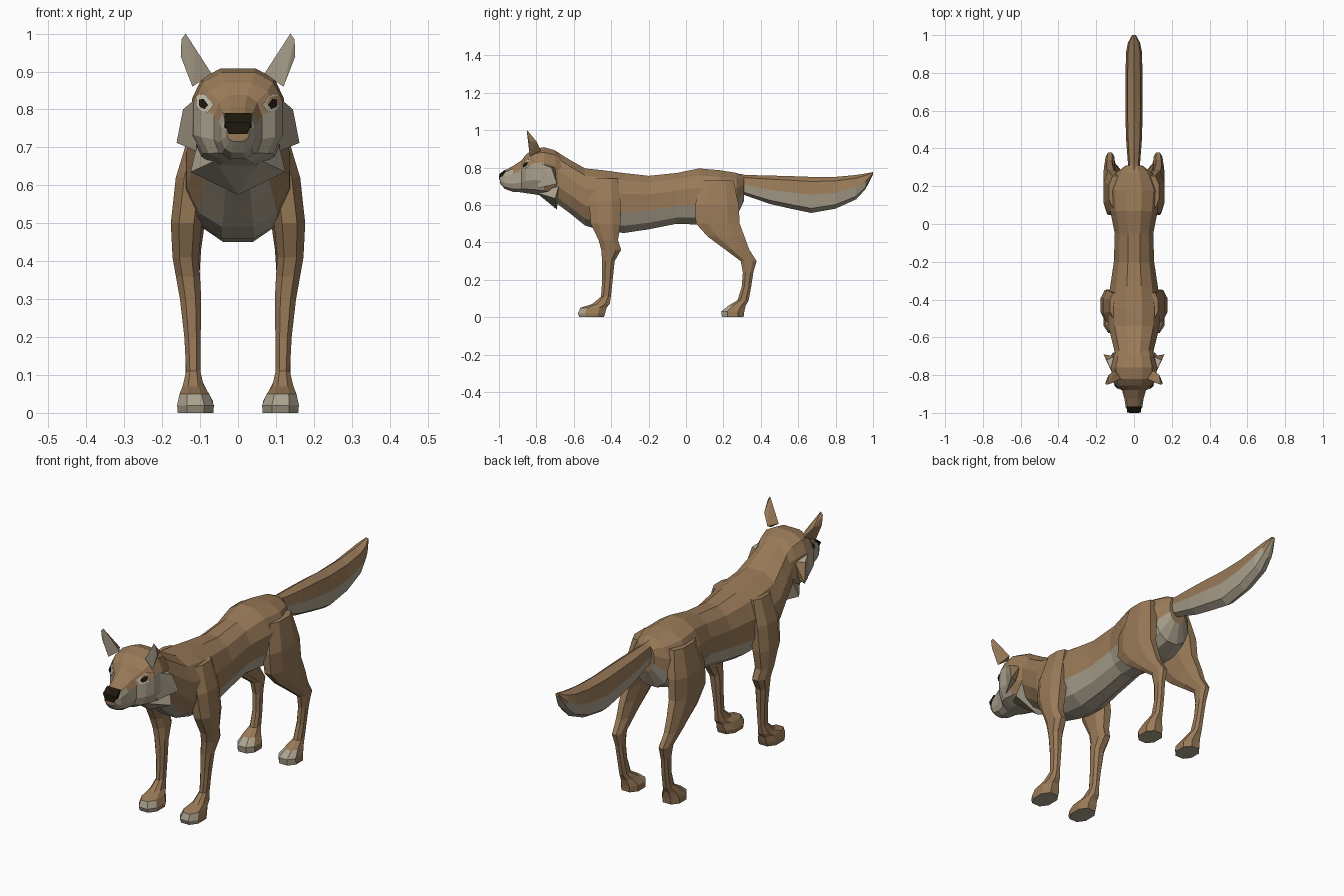
import bpy, bmesh, math
from mathutils import Vector
from mathutils.bvhtree import BVHTree

default = bpy.data.objects.get("Cube")
if default:
    bpy.data.objects.remove(default, do_unlink=True)


def material(name, rgb):
    mat = bpy.data.materials.new(name)
    mat.use_nodes = True
    mat.diffuse_color = (*rgb, 1)
    mat.node_tree.nodes["Principled BSDF"].inputs["Base Color"].default_value = (*rgb, 1)
    return mat


BROWN, LIGHT, DARK, PALE = range(4)
MATERIALS = [
    material("russet brown fur", (.32, .195, .098)),
    material("pale grey fur", (.41, .36, .27)),
    material("near black", (.012, .009, .004)),
    material("pale eye rim", (.55, .52, .40)),
]


def finish(name, bm, paint):
    """Turn a bmesh into an object; paint(centre, normal) picks each face's material."""
    bmesh.ops.recalc_face_normals(bm, faces=bm.faces)
    bm.normal_update()
    for face in bm.faces:
        face.material_index = paint(face.calc_center_median(), face.normal)
    mesh = bpy.data.meshes.new(name)
    bm.to_mesh(mesh)
    bm.free()
    for mat in MATERIALS:
        mesh.materials.append(mat)
    obj = bpy.data.objects.new(name, mesh)
    bpy.context.collection.objects.link(obj)
    return obj


def ring(centre, u, v, sides, power=1.0, turn=0.0):
    """Rounded polygon spanned by the half axes u and v; a low power is boxier."""
    points = []
    for k in range(sides):
        a = math.tau * (k + turn) / sides
        c, s = math.cos(a), math.sin(a)
        c = math.copysign(abs(c) ** power, c)
        s = math.copysign(abs(s) ** power, s)
        points.append(Vector(centre) + Vector(u) * c + Vector(v) * s)
    return points


def loft(name, rings, paint):
    bm = bmesh.new()
    loops = [[bm.verts.new(p) for p in points] for points in rings]
    n = len(loops[0])
    for a, b in zip(loops, loops[1:]):
        for k in range(n):
            j = (k + 1) % n
            bm.faces.new((a[k], a[j], b[j], b[k]))
    bm.faces.new(loops[0])
    bm.faces.new(loops[-1])
    return finish(name, bm, paint)


def lengthwise(sections, sides, power, turn):
    """Rings along y from (y, bottom, top, half width)."""
    return [ring((0, y, (lo + hi) / 2), (w, 0, 0), (0, 0, (hi - lo) / 2), sides, power, turn)
            for y, lo, hi, w in sections]


def hull(name, points, paint):
    bm = bmesh.new()
    for p in points:
        bm.verts.new(p)
    out = bmesh.ops.convex_hull(bm, input=bm.verts)
    loose = [v for v in out["geom_interior"] if isinstance(v, bmesh.types.BMVert)]
    bmesh.ops.delete(bm, geom=loose, context="VERTS")
    return finish(name, bm, paint)


def flip(points, side):
    return [(x * side, y, z) for x, y, z in points]


def plain(index):
    return lambda c, n: index


# Torso and neck, with pale chest and belly
BODY = [
    (-.78, .66, .90, .08), (-.70, .61, .895, .10), (-.62, .55, .845, .12),
    (-.54, .485, .80, .14), (-.44, .455, .79, .145), (-.33, .445, .775, .13),
    (-.20, .465, .76, .11), (-.05, .495, .775, .105), (.07, .49, .80, .13),
    (.18, .50, .79, .14), (.27, .53, .775, .10), (.31, .62, .755, .045),
]


def paint_body(c, n):
    lo, hi = next(((a[1] + b[1]) / 2, (a[2] + b[2]) / 2)
                  for a, b in zip(BODY, BODY[1:] + BODY[-1:]) if c.y <= b[0] + .001)
    limit = .2 if c.y < -.48 else .3
    return LIGHT if (c.z - lo) / (hi - lo) < limit else BROWN


loft("body", lengthwise(BODY, 12, .9, .5), paint_body)

# Head and muzzle, with pale cheeks
HEAD = [
    (-.995, .715, .765, .03), (-.97, .685, .785, .045), (-.925, .668, .81, .052),
    (-.88, .665, .84, .065), (-.855, .66, .872, .10), (-.82, .655, .90, .12),
    (-.76, .645, .912, .125), (-.70, .64, .895, .11), (-.65, .66, .85, .09),
]


def paint_head(c, n):
    edge = .74 + abs(c.x) * .9 + min(0, (-.8 - c.y) * 2)
    return LIGHT if c.z < edge else BROWN


head = loft("head", lengthwise(HEAD, 12, .75, .5), paint_head)

# Nose
hull("nose", [(s * x, y, z) for s in (-1, 1) for x, y, z in
              [(.036, -.998, .765), (.022, -1, .735), (.036, -.965, .79), (.036, -.97, .745)]],
     plain(DARK))

# Throat ruff
hull("throat_ruff", [(s * x, y, z) for s in (-1, 1) for x, y, z in
                     [(.11, -.68, .70), (.06, -.80, .665), (.125, -.70, .635), (0, -.69, .575)]],
     plain(LIGHT))

# Tail, brown above and pale beneath
TAIL = [
    (.26, .68, .77, .025), (.32, .65, .76, .032), (.45, .605, .757, .042),
    (.56, .58, .754, .045), (.67, .557, .75, .045), (.80, .58, .75, .045),
    (.91, .63, .76, .042), (.96, .685, .768, .032), (1, .762, .776, .01),
]


def paint_tail(c, n):
    return LIGHT if c.z < (.70 if c.y < .4 else .665 + max(0, c.y - .85) * .5) else BROWN


loft("tail", lengthwise(TAIL, 8, .85, 0), paint_tail)

# Legs: (z, y centre, x centre, half depth, half width)
FRONT_LEG = [
    (.74, -.43, .095, .07, .035), (.62, -.435, .122, .09, .045), (.50, -.43, .136, .085, .044),
    (.41, -.415, .138, .055, .037), (.36, -.40, .132, .057, .034), (.30, -.415, .125, .036, .03),
    (.20, -.42, .12, .03, .023), (.11, -.428, .118, .028, .02), (.07, -.455, .118, .05, .03),
    (.05, -.495, .115, .075, .042), (.02, -.505, .112, .078, .052), (0, -.505, .112, .07, .05),
]
HIND_LEG = [
    (.73, .17, .095, .09, .04), (.60, .165, .118, .125, .045), (.50, .17, .125, .125, .04),
    (.43, .215, .13, .105, .035), (.36, .275, .13, .068, .03), (.30, .335, .127, .046, .025),
    (.24, .332, .124, .03, .021), (.16, .323, .12, .027, .02), (.09, .305, .118, .032, .022),
    (.06, .272, .116, .05, .036), (.03, .25, .112, .066, .05), (0, .25, .112, .062, .05),
]


def leg(name, sections, side):
    toe_line = sections[-1][1] - .02
    loft(name, [ring((side * x, y, z), (w, 0, 0), (0, d, 0), 8, .85, .5)
                for z, y, x, d, w in sections],
         lambda c, n: LIGHT if c.z < .045 and (c.y < toe_line or n.z < -.9) else BROWN)


# Ears and cheek tufts of one side
EAR = [
    (.07, -.82, .895), (.12, -.835, .86), (.151, -.84, .94), (.149, -.85, .985),
    (.138, -.85, 1), (.112, -.84, .95), (.10, -.775, .89), (.135, -.80, .94),
]
TUFT = [
    (.11, -.80, .83), (.11, -.79, .69), (.145, -.72, .80), (.162, -.69, .712),
    (.125, -.70, .715), (.10, -.70, .80),
]

# Eye outlines in the x-z plane, laid onto the face
RIM = [(.062, .812), (.078, .792), (.104, .80), (.112, .835), (.09, .842)]
PUPIL = [(.076, .812), (.085, .801), (.099, .808), (.10, .826), (.088, .828)]
tree = BVHTree.FromPolygons([v.co for v in head.data.vertices],
                            [tuple(p.vertices) for p in head.data.polygons])


def face_plate(name, outline, side, lift, index):
    bm = bmesh.new()
    verts = []
    for x, z in outline:
        hit = tree.ray_cast(Vector((side * x, -2, z)), Vector((0, 1, 0)))[0]
        verts.append(bm.verts.new(hit + Vector((side * lift / 2, -lift, 0))))
    bm.faces.new(verts if side < 0 else verts[::-1])
    bm.normal_update()
    if bm.faces[:][0].normal.y > 0:
        bmesh.ops.reverse_faces(bm, faces=bm.faces[:])
    # Thin solid so the plate reads from every direction
    back = bmesh.ops.extrude_face_region(bm, geom=bm.faces[:])["geom"]
    moved = [v for v in back if isinstance(v, bmesh.types.BMVert)]
    bmesh.ops.translate(bm, verts=moved, vec=(0, -.002, 0))
    finish(name, bm, plain(index))


for label, side in (("left", 1), ("right", -1)):
    leg(label + "_front_leg", FRONT_LEG, side)
    leg(label + "_hind_leg", HIND_LEG, side)
    hull(label + "_ear", flip(EAR, side), lambda c, n: LIGHT if n.y < -.5 else BROWN)
    hull(label + "_cheek_tuft", flip(TUFT, side),
         lambda c, n: BROWN if n.y > .5 else LIGHT)
    face_plate(label + "_eye_rim", RIM, side, .003, PALE)
    face_plate(label + "_pupil", PUPIL, side, .006, DARK)
